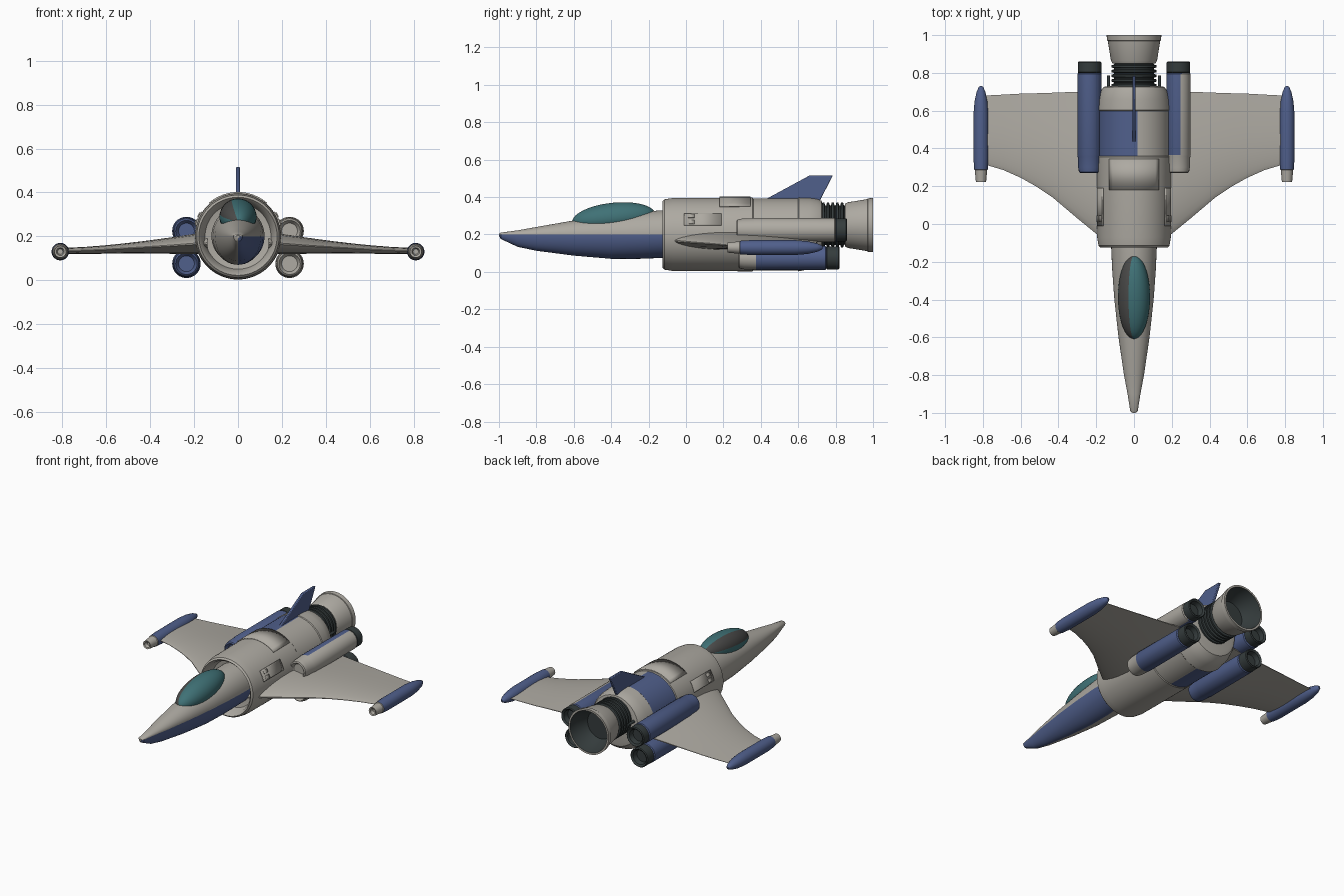
import bpy, bmesh, math
from math import sin, cos, pi, radians

if "Cube" in bpy.data.objects:
    bpy.data.objects.remove(bpy.data.objects["Cube"])

GREY, BLUE, DARK, TEAL, SHADE = range(5)
COLOURS = [("hull_grey", (0.42, 0.40, 0.36)), ("panel_blue", (0.08, 0.115, 0.26)),
           ("engine_dark", (0.035, 0.045, 0.046)), ("canopy_teal", (0.05, 0.165, 0.18)),
           ("canopy_shade", (0.07, 0.07, 0.068))]
MATS = []
for name, rgb in COLOURS:
    m = bpy.data.materials.new(name)
    m.use_nodes = True
    m.diffuse_color = (*rgb, 1)
    bsdf = m.node_tree.nodes["Principled BSDF"]
    bsdf.inputs["Base Color"].default_value = (*rgb, 1)
    bsdf.inputs["Roughness"].default_value = 0.6
    MATS.append(m)


def finish(name, bm, angle=35):
    bmesh.ops.recalc_face_normals(bm, faces=bm.faces)
    mesh = bpy.data.meshes.new(name)
    bm.to_mesh(mesh)
    bm.free()
    for m in MATS:
        mesh.materials.append(m)
    ob = bpy.data.objects.new(name, mesh)
    bpy.context.collection.objects.link(ob)
    bpy.ops.object.select_all(action="DESELECT")
    ob.select_set(True)
    bpy.context.view_layer.objects.active = ob
    bpy.ops.object.shade_smooth_by_angle(angle=radians(angle))
    return ob


def skin(name, rings, rule):
    """Bridge closed rings of points; rule(centre, ring, segment) gives the colour."""
    bm = bmesh.new()
    loops = [[bm.verts.new(p) for p in ring] for ring in rings]
    n = len(loops[0])
    for i, (a, b) in enumerate(zip(loops, loops[1:])):
        for k in range(n):
            f = bm.faces.new((a[k], a[(k + 1) % n], b[(k + 1) % n], b[k]))
            f.material_index = rule(f.calc_center_median(), i, k)
    for i, loop in ((0, loops[0]), (len(loops) - 2, loops[-1])):
        f = bm.faces.new(loop)
        f.material_index = rule(f.calc_center_median(), i, 0)
    return finish(name, bm)


def hull(name, sections, rule, n=40):
    """Sections are (y, x, z, half width, height above, depth below)."""
    rings = []
    for y, x, z, w, up, down in sections:
        angles = [2 * pi * k / n for k in range(n)]
        rings.append([(x + w * cos(a), y, z + (up if sin(a) > 0 else down) * sin(a)) for a in angles])
    return skin(name, rings, rule)


def tube(name, x, z, profile, rule, n=40):
    return hull(name, [(y, x, z, r, r, r) for y, r in profile], rule, n)


def plain(colour):
    return lambda c, i, k: colour


# Nose, blue on the lower left
hull("nose", [(y, 0, 0.2, w, up, down) for y, w, up, down in (
    (-1.0, 0.008, 0.004, 0.008), (-0.99, 0.02, 0.01, 0.024), (-0.9, 0.034, 0.022, 0.066),
    (-0.8, 0.053, 0.04, 0.087), (-0.6, 0.082, 0.075, 0.113), (-0.4, 0.104, 0.1, 0.13),
    (-0.25, 0.115, 0.12, 0.13), (-0.12, 0.121, 0.13, 0.125), (0.0, 0.121, 0.13, 0.12))],
    lambda c, i, k: BLUE if c.x > 0 and c.z < 0.2 else GREY, 48)

# Canopy, shaded along its right side
steps = [pi * (0.03 + 0.94 * i / 18) for i in range(19)]
hull("canopy", [(-0.387 - 0.222 * cos(t), 0, 0.287 - 0.02 * cos(t), 0.085 * sin(t),
                 0.083 * sin(t), 0.07 * sin(t)) for t in steps],
     lambda c, i, k: SHADE if 11 <= k < 17 else TEAL, 36)

# Fuselage with a recessed front collar and a blue panel wrapping its right side
hull("fuselage", [(y, 0, z, r, r, r) for y, z, r in (
    (-0.04, 0.2, 0.1), (-0.05, 0.2, 0.15), (-0.11, 0.2, 0.165), (-0.125, 0.2, 0.178),
    (-0.115, 0.2, 0.188), (-0.07, 0.2, 0.195), (0.355, 0.2, 0.197), (0.36, 0.2, 0.193),
    (0.598, 0.2, 0.193), (0.603, 0.2, 0.197), (0.66, 0.205, 0.19), (0.7, 0.212, 0.178),
    (0.725, 0.218, 0.162), (0.73, 0.22, 0.14))],
    lambda c, i, k: BLUE if c.x < 0.02 and 0.36 < c.y < 0.6 else GREY, 64)


def plate(name, y0, y1, a0, a1, r=0.198):
    """Thin curved hatch lying on the fuselage."""
    bm = bmesh.new()
    rows = []
    for j in range(13):
        a = radians(a0 + (a1 - a0) * j / 12)
        rows.append([bm.verts.new((r * cos(a), y, 0.2 + r * sin(a))) for y in (y0, y1)])
    for a, b in zip(rows, rows[1:]):
        bm.faces.new((a[0], a[1], b[1], b[0]))
    ob = finish(name, bm)
    mod = ob.modifiers.new("thickness", "SOLIDIFY")
    mod.thickness, mod.offset = 0.008, 0


plate("top_hatch", 0.18, 0.345, 49, 131)
plate("left_hatch", -0.01, 0.19, 14, 34)
plate("right_hatch", -0.01, 0.19, 146, 166)
for a in (16, 26, 148, 158):
    plate("hatch_latch", 0.01, 0.045, a, a + 6, 0.203)

# Ribbed engine neck and hollow nozzle
ribs = [(0.7, 0.1)]
for i in range(5):
    y = 0.725 + i * 0.025
    ribs += [(y, 0.106), (y + 0.004, 0.12), (y + 0.015, 0.12), (y + 0.019, 0.106)]
tube("engine_neck", 0, 0.25, ribs + [(0.86, 0.1)], plain(DARK), 48)
tube("nozzle", 0, 0.25, [(0.85, 0.1), (0.85, 0.114), (0.865, 0.122), (0.97, 0.139), (0.972, 0.143),
                         (1.0, 0.145), (1.0, 0.133), (0.94, 0.122), (0.88, 0.09)],
     lambda c, i, k: DARK if i >= 6 else GREY, 48)


def pod(name, s, z, y0, y1, tail):
    """Booster pod with a rimmed intake and dark hollow exhaust."""
    profile = [(y0 + 0.02, 0.036), (y0 + 0.008, 0.044), (y0, 0.049), (y0 + 0.006, 0.056),
               (y0 + 0.03, 0.061), (y0 + 0.09, 0.063), (y0 + 0.095, 0.065), (y1 - 0.005, 0.064),
               (y1, 0.058), (y1 + 0.004, 0.062), (tail - 0.005, 0.062), (tail, 0.057),
               (tail - 0.008, 0.046), (tail - 0.04, 0.04)]

    def rule(c, i, k):
        if i >= 8:
            return DARK
        if s < 0:
            return BLUE
        inner = z < 0.15 or c.x < 0.25
        return BLUE if i >= 6 and inner else GREY
    tube(name, s * 0.235, z, profile, rule)


# Wing section: rounded leading edge, thin trailing edge
def airfoil(x, lead, trail, z, h, n=14):
    ts = [(1 - cos(pi * i / n)) / 2 for i in range(n + 1)]
    top = [(x, lead + (trail - lead) * t, z + h * (sin(pi * t ** 0.7) + 0.08)) for t in ts]
    low = [(x, lead + (trail - lead) * t, z - h * (sin(pi * t ** 0.7) + 0.08)) for t in ts]
    return top + low[::-1]


WING = [(0.14, -0.1, 0.71, 0.167, 0.046), (0.19, -0.06, 0.705, 0.166, 0.043),
        (0.3, 0.03, 0.7, 0.158, 0.035), (0.43, 0.14, 0.695, 0.15, 0.026),
        (0.52, 0.2, 0.692, 0.145, 0.021), (0.6, 0.245, 0.69, 0.14, 0.018),
        (0.69, 0.285, 0.685, 0.136, 0.015), (0.79, 0.315, 0.68, 0.133, 0.013)]
TIP = [(0.245, 0.012), (0.225, 0.018), (0.222, 0.027), (0.285, 0.033), (0.288, 0.036), (0.35, 0.04),
       (0.58, 0.04), (0.65, 0.034), (0.7, 0.023), (0.725, 0.012), (0.73, 0.005)]

for s, side in ((1, "left"), (-1, "right")):
    skin(side + "_wing", [airfoil(s * x, *rest) for x, *rest in WING], plain(GREY))
    tube(side + "_wingtip_pod", s * 0.81, 0.13, TIP, lambda c, i, k: BLUE if i >= 4 else GREY, 24)
    pod(side + "_upper_pod", s, 0.224, 0.27, 0.8, 0.86)
    pod(side + "_lower_pod", s, 0.075, 0.28, 0.75, 0.82)
    tube(side + "_engine_strut", s * 0.135, 0.25, [(0.7, 0.009), (0.785, 0.009)], plain(DARK), 12)

# Tail fin with bevelled edges
bm = bmesh.new()
outline = [(0.42, 0.385), (0.66, 0.515), (0.785, 0.515), (0.71, 0.37)]
base = bm.faces.new([bm.verts.new((-0.009, y, z)) for y, z in outline])
side = bmesh.ops.extrude_face_region(bm, geom=[base])["geom"]
bmesh.ops.translate(bm, vec=(0.018, 0, 0), verts=[v for v in side if isinstance(v, bmesh.types.BMVert)])
for f in bm.faces:
    f.material_index = BLUE
fin = finish("tail_fin", bm)
bevel = fin.modifiers.new("edge", "BEVEL")
bevel.width, bevel.segments = 0.004, 2
